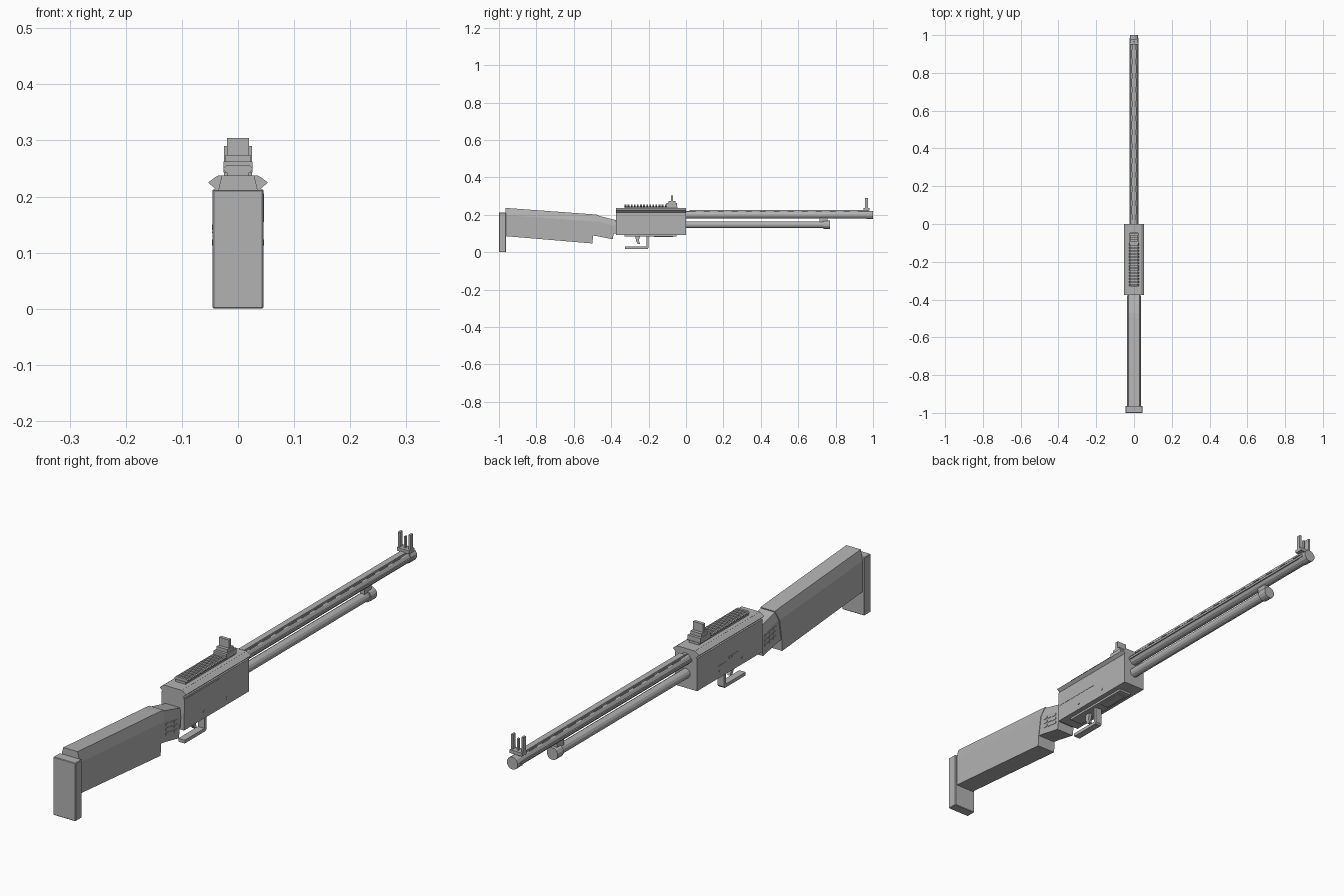
import bpy, bmesh, math
from mathutils import Vector

if "Cube" in bpy.data.objects:
    bpy.data.objects.remove(bpy.data.objects["Cube"])

grey = bpy.data.materials.new("plain grey")
grey.diffuse_color = (0.45, 0.45, 0.45, 1)
grey.use_nodes = True
grey.node_tree.nodes["Principled BSDF"].inputs["Base Color"].default_value = grey.diffuse_color


def finish(name, bm, bevel=0):
    bmesh.ops.recalc_face_normals(bm, faces=bm.faces)
    me = bpy.data.meshes.new(name)
    bm.to_mesh(me)
    bm.free()
    ob = bpy.data.objects.new(name, me)
    bpy.context.collection.objects.link(ob)
    me.materials.append(grey)
    if bevel:
        m = ob.modifiers.new("bevel", 'BEVEL')
        m.width, m.segments = bevel, 1
    return ob


def loft(name, rings, bevel=0):
    """Closed solid through a list of equal-length rings of points."""
    bm = bmesh.new()
    rs = [[bm.verts.new(p) for p in r] for r in rings]
    n = len(rs[0])
    for a, b in zip(rs, rs[1:]):
        for i in range(n):
            bm.faces.new((a[i], a[(i + 1) % n], b[(i + 1) % n], b[i]))
    bm.faces.new(rs[0])
    bm.faces.new(rs[-1])
    return finish(name, bm, bevel)


def box(name, x0, x1, y0, y1, z0, z1, bevel=0):
    return loft(name, [[(x, y0, z0), (x, y1, z0), (x, y1, z1), (x, y0, z1)]
                       for x in (x0, x1)], bevel)


def along_y(name, section, y0, y1):
    return loft(name, [[(x, y, z) for x, z in section] for y in (y0, y1)])


def along_x(name, profile, x0, x1):
    return loft(name, [[(x, y, z) for y, z in profile] for x in (x0, x1)])


def tube(name, r, y0, y1, z, n=12):
    sec = [(r * math.cos(2 * math.pi * (i + .5) / n),
            z + r * math.sin(2 * math.pi * (i + .5) / n)) for i in range(n)]
    return along_y(name, sec, y0, y1)


def mirrored(section):
    return section + [(-x, z) for x, z in reversed(section)]


# Butt pad and stock with a tapered comb
box("butt_pad", -.045, .045, -1, -.963, 0, .212, .002)


def stock_ring(y, bottom, top, w, wt, comb):
    return [(x, y, z) for x, z in mirrored([(w, bottom), (w, top - comb), (wt, top)])]


loft("stock", [stock_ring(-.965, .086, .237, .038, .029, .038),
               stock_ring(-.5, .047, .203, .038, .029, .038),
               [(x, y, z) for x, y, z in
                [(.038, -.497, .09), (.038, -.485, .165), (.029, -.47, .2),
                 (-.029, -.47, .2), (-.038, -.485, .165), (-.038, -.497, .09)]]])
# Wrist between stock and receiver
loft("wrist", [[(x, -.505, z) for x, z in mirrored([(.036, .09), (.036, .165), (.029, .198)])],
               [(x, -.47, z) for x, z in mirrored([(.036, .085), (.036, .165), (.029, .196)])],
               [(x, y, z) for x, y, z in
                [(.036, -.392, .069), (.036, -.38, .14), (.029, -.375, .172),
                 (-.029, -.375, .172), (-.036, -.38, .14), (-.036, -.392, .069)]]])
box("wrist_tenon", -.03, .03, -.4, -.37, .1, .165)
# Grip ribs on both sides of the wrist
for s in (-1, 1):
    for i in range(3):
        for j in range(3):
            y, z = -.468 + i * .024, .108 + j * .017 - i * .004
            box("grip_rib", s * .034, s * .0375, y, y + .018, z, z + .009)

# Receiver with flared side ridges
along_y("receiver", mirrored([(.045, .093), (.045, .212), (.036, .215), (.036, .237)]), -.375, 0)
for s in (-1, 1):
    along_y("side_ridge", [(s * .035, .237), (s * .040, .235), (s * .053, .225),
                           (s * .040, .213), (s * .035, .213)], -.375, 0)
    # Pins
    for y, z in ((-.26, .118), (-.13, .118)):
        ring = [(y + .005 * math.cos(a * math.pi / 4), z + .005 * math.sin(a * math.pi / 4))
                for a in range(8)]
        along_x("receiver_pin", ring, s * .044, s * .0465)
# Ejection cover on the right, small vents on the left
box("ejection_cover", .044, .046, -.375, -.17, .155, .205)
for i in range(4):
    box("side_vent", -.046, -.044, -.235 + i * .014, -.226 + i * .014, .14, .15)
box("side_line", -.046, -.044, -.17, -.12, .135, .138)

# Toothed rail on top
box("rail_base", -.02, .02, -.33, -.045, .235, .245)
for i in range(17):
    y = -.328 + i * .0165
    along_y("rail_tooth", mirrored([(.021, .243), (.026, .247), (.026, .251), (.021, .255)]),
            y, y + .009)

# Rear sight
box("rear_sight_base", -.026, .026, -.103, -.047, .243, .262)
box("rear_sight_step", -.022, .022, -.093, -.057, .26, .274)
box("rear_sight_plate", -.02, .02, -.081, -.069, .272, .304)

# Barrel with raised rib
tube("barrel", .02, -.02, 1, .2)
tube("barrel_muzzle", .0225, .965, 1, .2)
box("barrel_rib", -.011, .011, .02, .975, .219, .226)
box("rib_foot", -.008, .008, 0, .975, .205, .22)
for s in (-1, 1):
    box("barrel_side_strip", s * .018, s * .024, 0, .985, .196, .204)
    for i in range(12):
        y = .05 + i * .075
        box("rib_slot", s * .008, s * .0125, y, y + .045, .216, .221)

# Front sight: base, two ears and a thin post
box("front_sight_base", -.025, .025, .95, .98, .224, .236)
for s in (-1, 1):
    box("front_sight_ear", s * .017, s * .025, .957, .973, .234, .29)
box("front_sight_post", -.003, .003, .96, .97, .234, .278)

# Magazine tube, cap and barrel bracket
tube("magazine_tube", .0175, -.02, .74, .147)
tube("magazine_cap", .0225, .735, .77, .147)
box("barrel_bracket", -.009, .009, .715, .757, .158, .186)

# Underside: floor plate, loading gate, trigger guard, trigger
box("floor_plate", -.026, .026, -.33, -.05, .085, .095)
box("loading_gate", -.016, .016, -.17, -.07, .082, .086)
along_x("trigger_guard", [(-.325, .018), (-.205, .018), (-.2, .024), (-.2, .09), (-.212, .09),
                          (-.212, .03), (-.325, .03)], -.013, .013)
along_x("trigger", [(-.245, .09), (-.27, .09), (-.268, .062), (-.258, .045),
                    (-.246, .045), (-.252, .062)], -.006, .006)
